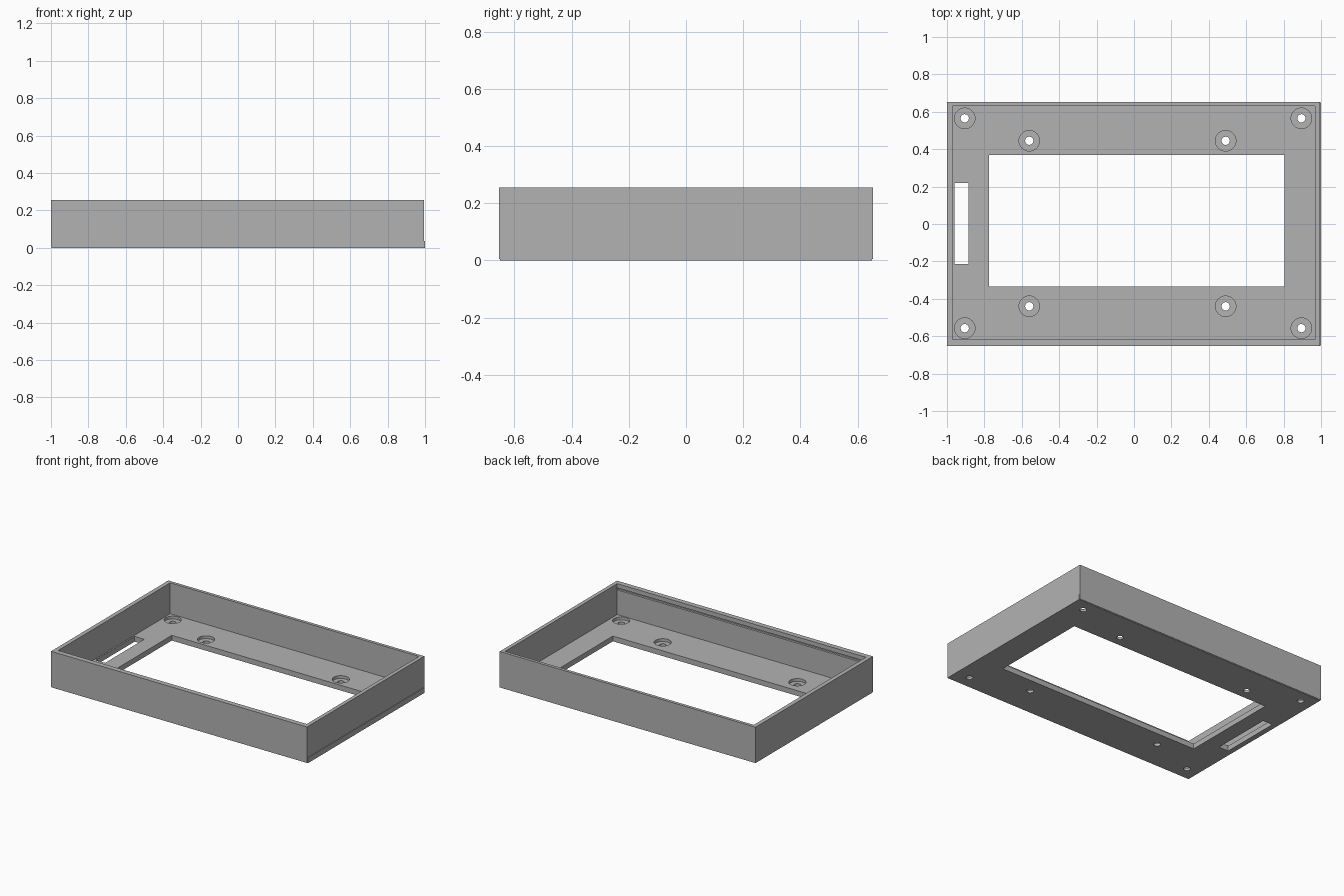
import bpy

# Remove the default object
cube = bpy.data.objects.get("Cube")
if cube:
    bpy.data.objects.remove(cube, do_unlink=True)

grey = bpy.data.materials.new("plain grey")
grey.use_nodes = True
colour = (0.45, 0.45, 0.45, 1)
grey.diffuse_color = colour
grey.node_tree.nodes["Principled BSDF"].inputs["Base Color"].default_value = colour


def box(name, low, high):
    """Box spanning two opposite corners."""
    centre = [(a + b) / 2 for a, b in zip(low, high)]
    bpy.ops.mesh.primitive_cube_add(size=1, location=centre)
    ob = bpy.context.object
    ob.name = name
    ob.scale = [b - a for a, b in zip(low, high)]
    bpy.ops.object.transform_apply(location=True, rotation=False, scale=True)
    ob.data.materials.append(grey)
    return ob


def drill(name, x, y, radius, low, high):
    """Upright round cutter."""
    bpy.ops.mesh.primitive_cylinder_add(vertices=40, radius=radius, depth=high - low,
                                        location=(x, y, (low + high) / 2))
    ob = bpy.context.object
    ob.name = name
    ob.data.materials.append(grey)
    return ob


def cut(target, cutter):
    """Subtract the cutter, then discard it."""
    mod = target.modifiers.new("cut", 'BOOLEAN')
    mod.operation = 'DIFFERENCE'
    mod.solver = 'EXACT'
    mod.object = cutter
    bpy.ops.object.select_all(action='DESELECT')
    bpy.context.view_layer.objects.active = target
    target.select_set(True)
    bpy.ops.object.modifier_apply(modifier=mod.name)
    bpy.data.objects.remove(cutter, do_unlink=True)


TOP = 0.255
FLOOR = 0.037

# Wall frame, open above and below, with a thin groove inside the front wall
walls = box("wall_frame", (-1, -0.653, 0.005), (0.995, 0.653, TOP))
cut(walls, box("cavity", (-0.97, -0.617, -0.1), (0.968, 0.631, 0.4)))
cut(walls, box("groove", (-0.969, -0.632, 0.211), (0.967, -0.6, 0.225)))

# Floor plate, standing slightly proud on one end
floor = box("floor_plate", (-0.997, -0.65, 0), (1, 0.65, FLOOR))
cut(floor, box("window", (-0.775, -0.335, -0.1), (0.805, 0.37, 0.2)))
cut(floor, box("slot", (-0.96, -0.215, -0.1), (-0.885, 0.22, 0.2)))

# Counterbored screw holes: outer corners and inner mounts
for xs, ys in (((-0.905, 0.895), (-0.557, 0.565)),
               ((-0.56, 0.49), (-0.44, 0.445))):
    for x in xs:
        for y in ys:
            cut(floor, drill("counterbore", x, y, 0.055, FLOOR - 0.02, 0.1))
            cut(floor, drill("screw_hole", x, y, 0.022, -0.1, 0.1))

# Round holes shade smoothly, edges stay crisp
floor.select_set(True)
bpy.context.view_layer.objects.active = floor
bpy.ops.object.shade_smooth_by_angle()
